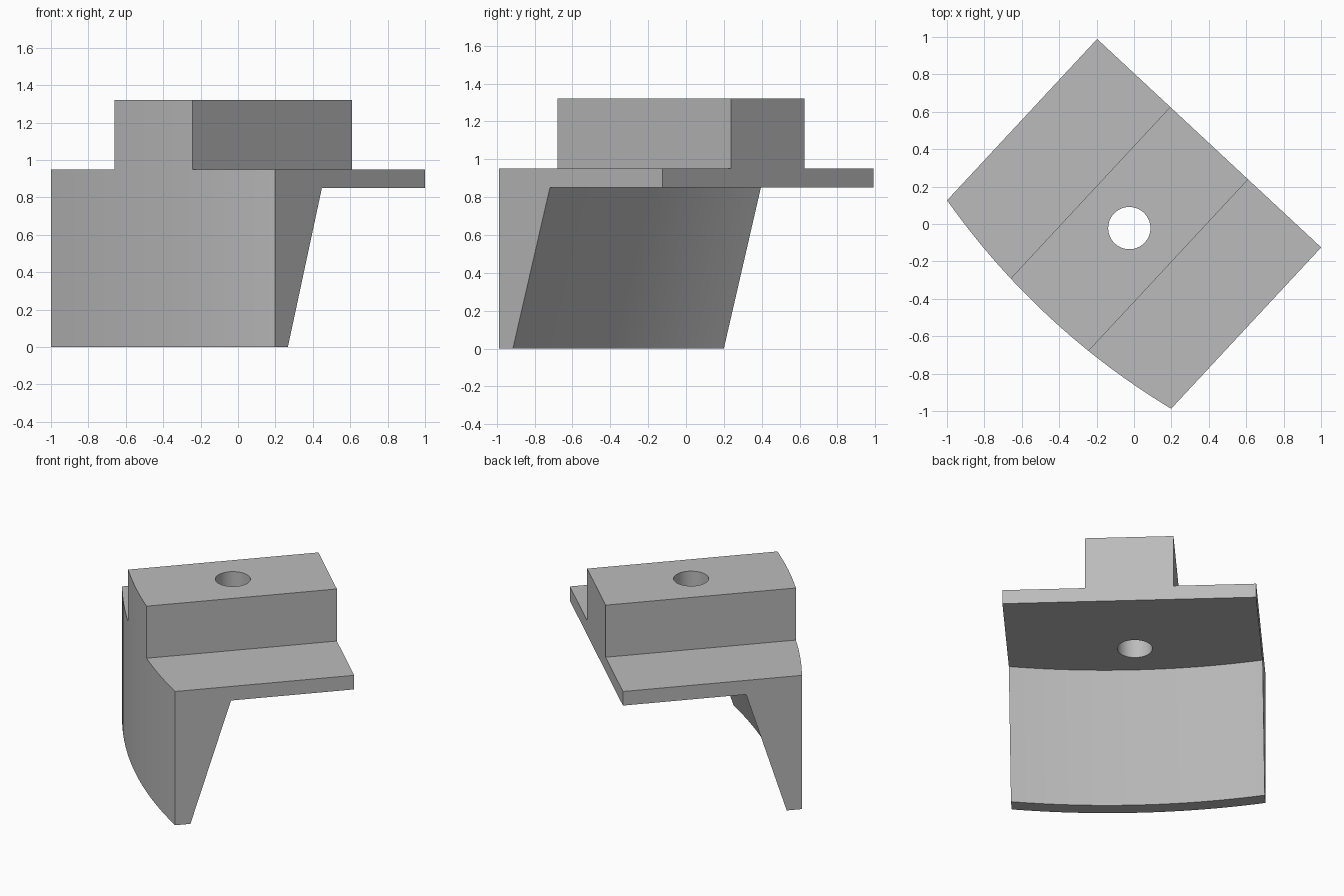
import bpy, bmesh, math

if "Cube" in bpy.data.objects:
    bpy.data.objects.remove(bpy.data.objects["Cube"], do_unlink=True)

HALF_WIDTH = 0.818
EDGE, BACK = -0.588, 0.590      # shelf depth range at the sides
RADIUS = 4.0                    # curve of the front wall
SHELF_LOW, SHELF_TOP, RIB_TOP = 0.85, 0.95, 1.32
STEPS, RIB_STEPS = 23, 8        # half-width stations, and those under the rib
TURN = math.atan2(0.732, 0.681)

grey = bpy.data.materials.new("plain grey")
grey.use_nodes = True
colour = (0.5, 0.5, 0.5, 1)
grey.diffuse_color = colour
grey.node_tree.nodes["Principled BSDF"].inputs["Base Color"].default_value = colour


def bulge(y):
    """Forward offset of the curved wall at a station across the width."""
    return math.sqrt(RADIUS**2 - y**2) - math.sqrt(RADIUS**2 - HALF_WIDTH**2)


# Bracket: tapered curved wall and thin shelf, swept across the width
bm = bmesh.new()
rings = []
for i in range(-STEPS, STEPS + 1):
    y = HALF_WIDTH * i / STEPS
    front = EDGE - bulge(y)
    profile = [(front, 0), (front + 0.10, 0), (front + 0.367, SHELF_LOW),
               (BACK, SHELF_LOW), (BACK, SHELF_TOP), (front, SHELF_TOP)]
    rings.append([bm.verts.new((x, y, z)) for x, z in profile])
rib_faces = []
for i, (a, b) in enumerate(zip(rings, rings[1:])):
    for k in range(len(a)):
        n = (k + 1) % len(a)
        face = bm.faces.new((a[k], a[n], b[n], b[k]))
        if k == 4 and STEPS - RIB_STEPS <= i < STEPS + RIB_STEPS:
            rib_faces.append(face)
bm.faces.new(rings[0])
bm.faces.new(rings[-1])
bmesh.ops.recalc_face_normals(bm, faces=bm.faces)

# Raised rib: the middle of the shelf pulled upwards
raised = bmesh.ops.extrude_face_region(bm, geom=rib_faces)
top = [v for v in raised["geom"] if isinstance(v, bmesh.types.BMVert)]
bmesh.ops.translate(bm, verts=top, vec=(0, 0, RIB_TOP - SHELF_TOP))
bmesh.ops.dissolve_limit(bm, angle_limit=math.radians(0.1),
                         verts=bm.verts, edges=bm.edges)
bmesh.ops.recalc_face_normals(bm, faces=bm.faces)
mesh = bpy.data.meshes.new("bracket")
bm.to_mesh(mesh)
bm.free()
mesh.materials.append(grey)
bracket = bpy.data.objects.new("bracket", mesh)
bracket.rotation_euler.z = TURN
bpy.context.collection.objects.link(bracket)

# Round bolt hole through rib and shelf
bpy.ops.mesh.primitive_cylinder_add(vertices=64, radius=0.113, depth=1,
                                    location=(-0.025, -0.022, 1.1))
cutter = bpy.context.object
cutter.name = "hole_cutter"
cutter.hide_render = True
cutter.data.materials.append(grey)
bpy.context.view_layer.update()

bpy.ops.object.select_all(action="DESELECT")
bracket.select_set(True)
bpy.context.view_layer.objects.active = bracket
hole = bracket.modifiers.new("bolt_hole", "BOOLEAN")
hole.operation = "DIFFERENCE"
hole.solver = "EXACT"
hole.object = cutter
bpy.ops.object.modifier_apply(modifier=hole.name)
bpy.data.objects.remove(cutter, do_unlink=True)
bpy.ops.object.shade_smooth_by_angle(angle=math.radians(20))
